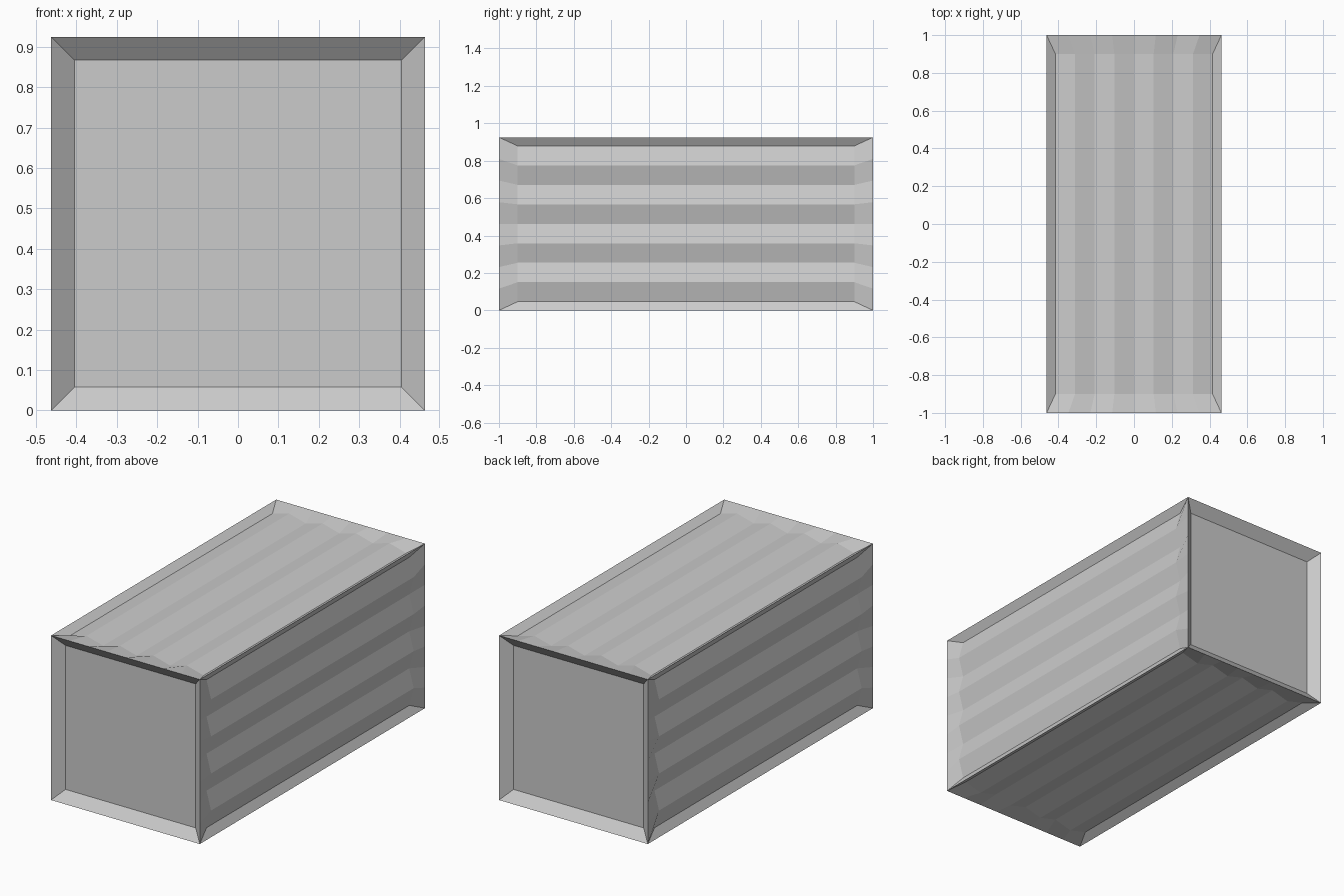
import bpy, bmesh
from math import pi
from mathutils import Vector, Matrix

if "Cube" in bpy.data.objects:
    bpy.data.objects.remove(bpy.data.objects["Cube"])

H = 0.4625          # half width and half height
L = 1.0             # half length
N = 8               # corrugation strips per long wall
WALL_DEPTH = 0.028  # depth of the corrugation valleys
END_DEPTH = 0.046   # depth of the end panels
END_INSET = 0.875   # size of the end panels relative to the frame

bm = bmesh.new()


def turned(k, u, y, n):
    """Point on wall k: u runs across the wall, n points outward."""
    return Matrix.Rotation(k * pi / 2, 3, 'Y') @ Vector((u, y, n)) + Vector((0, 0, H))


# Frame outline at each end, divided to match the corrugation
rings = {s: [bm.verts.new(turned(k, H * (2 * i / N - 1), s * L, H))
             for k in range(4) for i in range(N)] for s in (-1, 1)}

for k in range(4):
    # Outer edge of this wall at both ends
    outer = {s: [rings[s][(k * N + i) % (4 * N)] for i in range(N + 1)] for s in (-1, 1)}
    # Zigzag profile, valleys on even points
    inner = {s: [bm.verts.new(turned(k, 0.9 * H * (2 * i / N - 1), 0.9 * s * L,
                                     H - (WALL_DEPTH if i % 2 == 0 else 0)))
                 for i in range(N + 1)] for s in (-1, 1)}
    for i in range(N):
        # Corrugated strip and its sloped ends
        bm.faces.new((inner[-1][i], inner[-1][i + 1], inner[1][i + 1], inner[1][i]))
        for s in (-1, 1):
            bm.faces.new((outer[s][i], outer[s][i + 1], inner[s][i + 1], inner[s][i]))
    # Sloped rims along the length
    for i in (0, N):
        bm.faces.new((outer[-1][i], outer[1][i], inner[1][i], inner[-1][i]))

# Recessed flat end panels with sloped rims
for s in (-1, 1):
    e = H * END_INSET
    corners = [bm.verts.new(turned(k, -e, s * (L - END_DEPTH), e)) for k in range(4)]
    bm.faces.new(corners)
    for k in range(4):
        edge = [rings[s][(k * N + i) % (4 * N)] for i in range(N + 1)]
        bm.faces.new(edge + [corners[(k + 1) % 4], corners[k]])

bmesh.ops.recalc_face_normals(bm, faces=bm.faces)
mesh = bpy.data.meshes.new("cargo_container")
bm.to_mesh(mesh)
bm.free()
bpy.context.collection.objects.link(bpy.data.objects.new("cargo_container", mesh))
